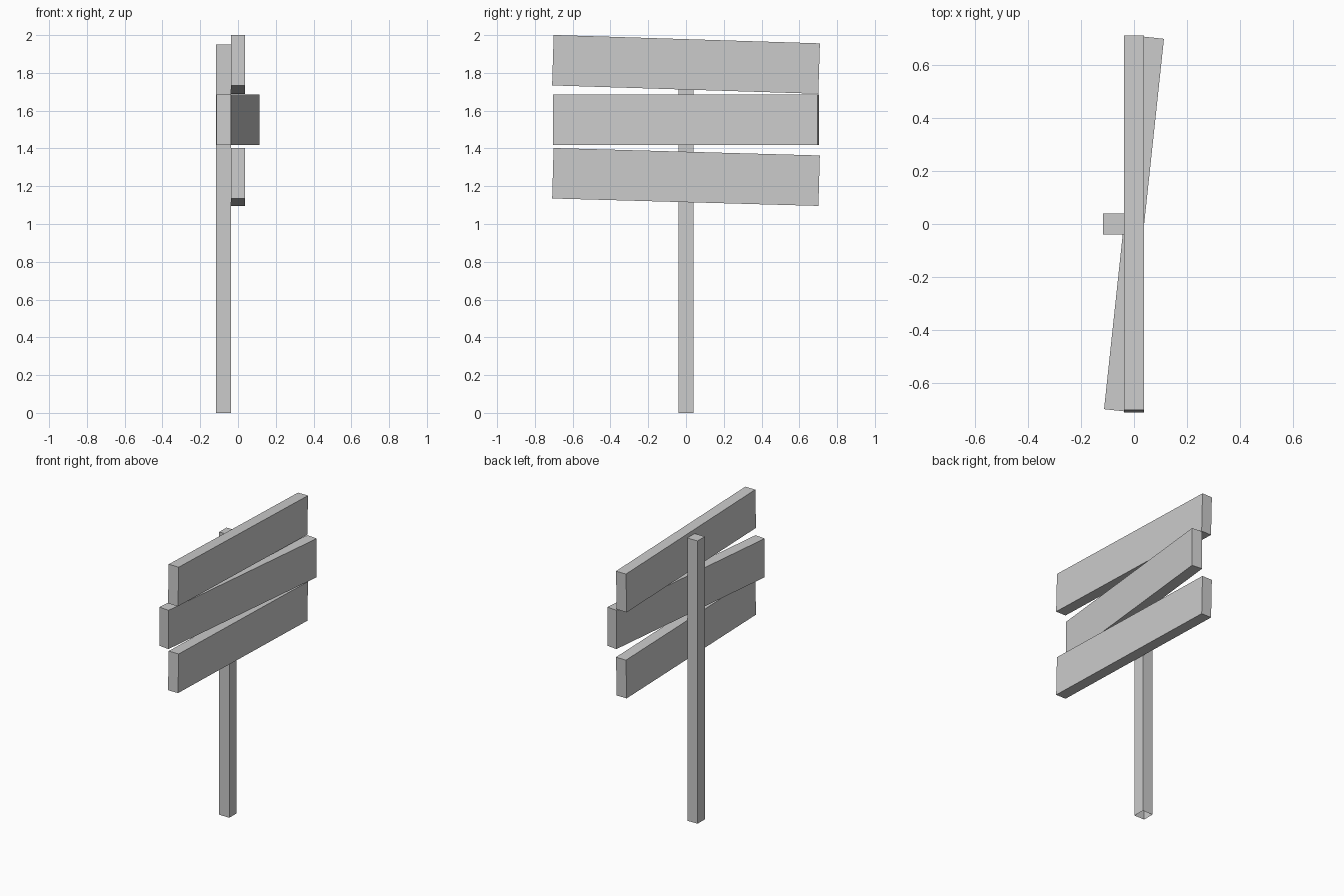
import bpy, bmesh
from math import radians
from mathutils import Matrix, Vector

if "Cube" in bpy.data.objects:
    bpy.data.objects.remove(bpy.data.objects["Cube"])


def box(name, size, center, rot=(0, 0, 0), open_bottom=False):
    bm = bmesh.new()
    bmesh.ops.create_cube(bm, size=1, matrix=Matrix.Diagonal((*size, 1)))
    if open_bottom:
        bm.normal_update()
        down = [f for f in bm.faces if f.normal.dot(Vector((0, 0, -1))) > 0.9]
        bmesh.ops.delete(bm, geom=down, context='FACES_ONLY')
    mesh = bpy.data.meshes.new(name)
    bm.to_mesh(mesh)
    bm.free()
    obj = bpy.data.objects.new(name, mesh)
    obj.location = center
    obj.rotation_euler = [radians(a) for a in rot]
    bpy.context.collection.objects.link(obj)
    return obj


# Upright post behind the boards, open where it meets the ground
box("post", (0.078, 0.08, 1.95), (-0.077, 0, 0.975), open_bottom=True)

# Three boards: outer two sag to one side, middle one is twisted
plank = (0.076, 1.41, 0.267)
for name, z, rot in (("top_board", 1.845, (-1.8, 0, 0)),
                     ("middle_board", 1.551, (0, 0, -6.1)),
                     ("bottom_board", 1.249, (-1.6, 0, 0))):
    box(name, plank, (0, 0, z), rot)
